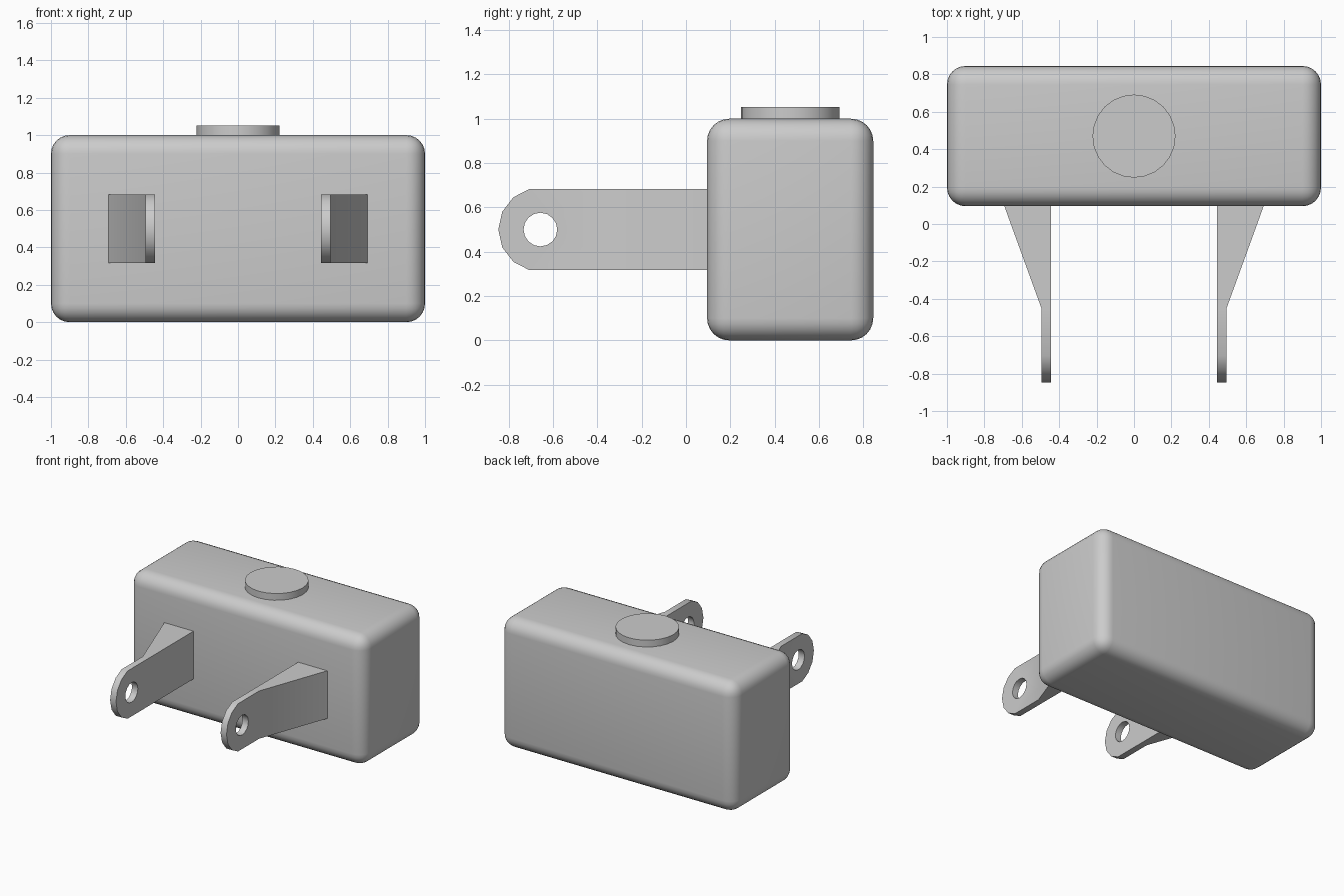
import bpy, bmesh
from math import sin, cos, radians
from mathutils import Matrix

cube = bpy.data.objects.get("Cube")
if cube:
    bpy.data.objects.remove(cube, do_unlink=True)

grey = bpy.data.materials.new("plain grey")
grey.use_nodes = True
grey.diffuse_color = (0.6, 0.6, 0.6, 1)
grey.node_tree.nodes["Principled BSDF"].inputs["Base Color"].default_value = (0.6, 0.6, 0.6, 1)


def finish(bm, name):
    bmesh.ops.recalc_face_normals(bm, faces=bm.faces[:])
    mesh = bpy.data.meshes.new(name)
    bm.to_mesh(mesh)
    bm.free()
    mesh.materials.append(grey)
    obj = bpy.data.objects.new(name, mesh)
    bpy.context.collection.objects.link(obj)
    bpy.ops.object.select_all(action='DESELECT')
    obj.select_set(True)
    bpy.context.view_layer.objects.active = obj
    bpy.ops.object.shade_smooth_by_angle(angle=radians(35))
    return obj


BACK, FRONT, MID_Y = 0.845, 0.095, 0.47

# Rounded box body
bm = bmesh.new()
bmesh.ops.create_cube(bm, size=1, matrix=Matrix.Translation((0, MID_Y, 0.5))
                      @ Matrix.Diagonal((2, BACK - FRONT, 1, 1)))
bmesh.ops.bevel(bm, geom=bm.edges[:], offset=0.1, segments=6, profile=0.5,
                affect='EDGES', clamp_overlap=True)
finish(bm, "body")

# Round button on the top
bm = bmesh.new()
bmesh.ops.create_cone(bm, cap_ends=True, segments=24, radius1=0.222, radius2=0.222,
                      depth=0.07, matrix=Matrix.Translation((0, MID_Y, 1.017)))
finish(bm, "top_button")

# Lug arms: a side outline with an eye hole, thickened, then flared at the root
INNER, OUTER, ROOT = 0.445, 0.495, 0.693
EYE_Y, EYE_Z, TIP_R, KNEE = -0.657, 0.5, 0.19, -0.45


def arc(radius, angles):
    return [(EYE_Y - radius * cos(radians(a)), EYE_Z + radius * sin(radians(a)))
            for a in angles]


def make_arm(name, side):
    bm = bmesh.new()
    tip = arc(TIP_R, range(-75, 76, 25))
    outline = [(FRONT, tip[0][1])] + tip + [(FRONT, tip[-1][1])]
    hole = arc(0.076, [i * 22.5 for i in range(16)])
    for loop in (outline, hole):
        verts = [bm.verts.new((INNER, y, z)) for y, z in loop]
        for i, v in enumerate(verts):
            bm.edges.new((verts[i - 1], v))
    bmesh.ops.triangle_fill(bm, edges=bm.edges[:], use_beauty=True, normal=(1, 0, 0))
    bmesh.ops.bisect_plane(bm, geom=bm.verts[:] + bm.edges[:] + bm.faces[:],
                           plane_co=(0, KNEE, 0), plane_no=(0, 1, 0))
    ext = bmesh.ops.extrude_face_region(bm, geom=bm.faces[:])
    for v in ext["geom"]:
        if isinstance(v, bmesh.types.BMVert):
            flare = max(0, (v.co.y - KNEE) / (FRONT - KNEE))
            v.co.x = OUTER + (ROOT - OUTER) * flare
    for v in bm.verts:
        v.co.x *= side
    finish(bm, name)


make_arm("left_arm", 1)
make_arm("right_arm", -1)
